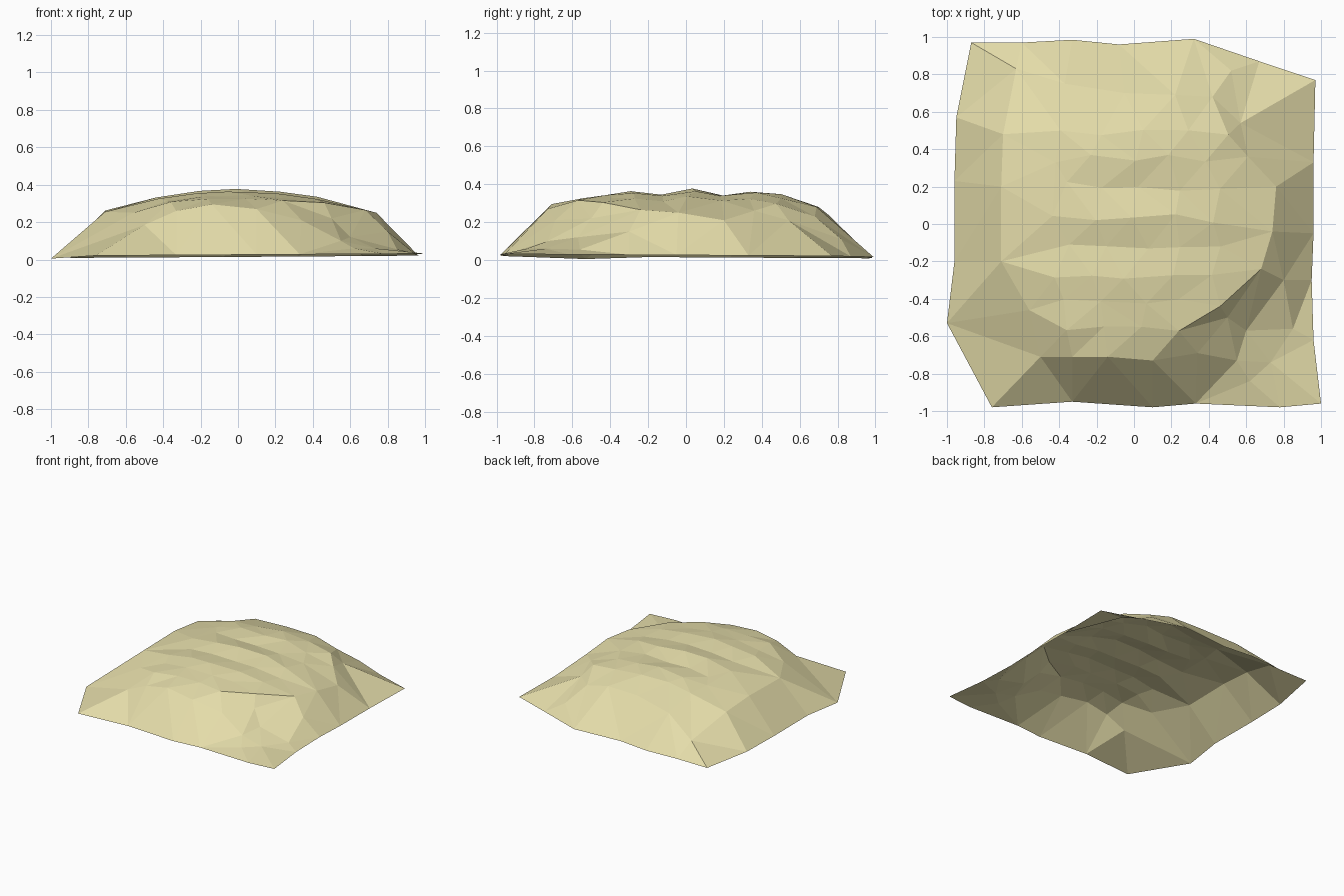
import bpy
import math
import random
from mathutils import Vector
from mathutils.geometry import delaunay_2d_cdt

random.seed(7)

# ground outline of the mound, anticlockwise
rim = [(-.76, -.98), (-.33, -.95), (.1, -.98), (.33, -.96), (.78, -.98), (1, -.96),
       (.96, -.62), (.95, -.3), (.96, -.05), (.96, .33), (.97, .77), (.67, .87), (.32, .99),
       (-.08, .96), (-.33, .985), (-.6, .97), (-.87, .97), (-.95, .57),
       (-.96, .23), (-.96, -.2), (-1, -.53)]
points = [(x, y, 0.005 if x == -1 else .02 + .006 * x - .006 * y) for x, y in rim]

# shoulder where the steep flanks meet the top
points += [(-.5, -.71, .185), (-.33, -.71, .26), (-.14, -.71, .295), (.1, -.73, .27),
           (.34, -.69, .21), (.5, -.5, .22), (.55, -.73, .1), (.62, -.84, .06),
           (.73, -.74, .06), (.6, -.57, .12), (.85, -.56, .055), (.68, -.24, .265),
           (.8, -.3, .15), (.74, -.04, .25), (.76, .2, .21), (.61, .36, .26),
           (.57, .54, .21), (.52, .82, .11), (.42, .68, .23), (.22, .69, .28),
           (-.05, .7, .28), (-.37, .75, .24), (-.63, .83, .115), (-.7, .48, .235),
           (-.71, .2, .262), (-.71, -.2, .255), (-.56, -.46, .25)]

# gently uneven crown: broken ridges and hollows, strongest near the middle
rows = [(-.55, .33, 0), (-.42, .345, -.5), (-.27, .356, .8), (-.12, .354, -1), (.03, .364, 1),
        (.2, .354, -1), (.35, .35, .8), (.5, .338, .4)]
for r, (y, z, bump) in enumerate(rows):
    for i in range(4 if r == 0 else 5):
        x = -.42 + .215 * i + (.05 if r % 2 else -.03) + random.uniform(-.04, .04)
        if r == 0:
            x = -.36 + .2 * i
        lift = .014 * bump * math.exp(-(x / .3) ** 2)
        points.append((x, y + random.uniform(-.025, .025),
                       z + lift - .18 * x * x + random.uniform(-.005, .005)))

# triangulate inside the outline and lift to height
n = len(rim)
edges = [(i, (i + 1) % n) for i in range(n)]
flat = [Vector(p[:2]) for p in points]
verts, _, faces, origin, _, _ = delaunay_2d_cdt(flat, edges, [], 1, 1e-5)
coords = [(v.x, v.y, points[o[0]][2] if o else .02) for v, o in zip(verts, origin)]
mesh = bpy.data.meshes.new("sand_mound")
mesh.from_pydata(coords, [], faces)
mesh.update()
mound = bpy.data.objects.new("sand_mound", mesh)
bpy.context.collection.objects.link(mound)

# sandy colour
sand = bpy.data.materials.new("sand")
sand.diffuse_color = (.78, .72, .4, 1)
mesh.materials.append(sand)
